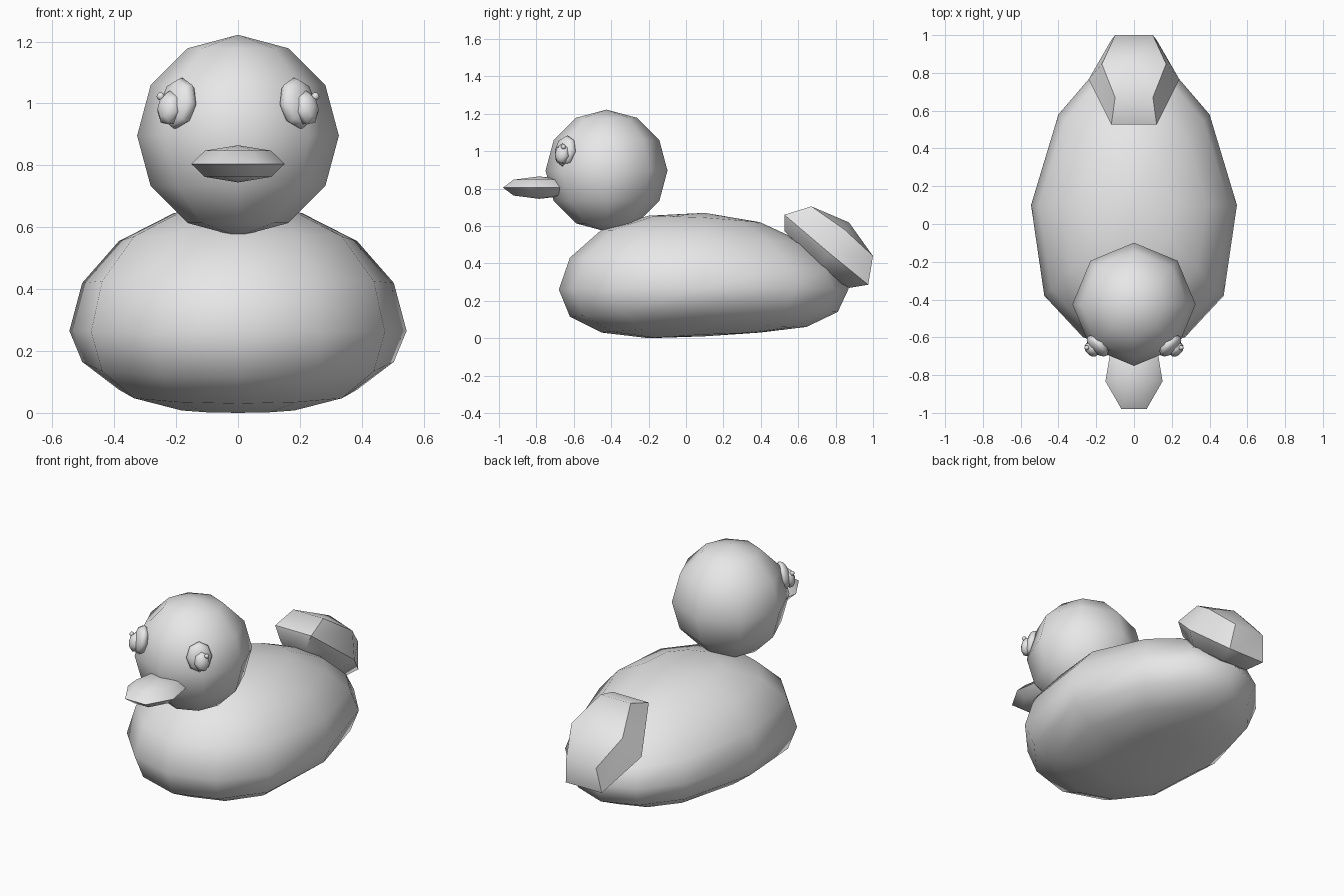
import bpy
import bmesh
from math import sin, cos, pi, radians
from mathutils import Vector, Matrix

cube = bpy.data.objects.get("Cube")
if cube:
    bpy.data.objects.remove(cube)

grey = bpy.data.materials.new("light grey")
grey.use_nodes = True
grey.diffuse_color = (0.8, 0.8, 0.8, 1)
grey.node_tree.nodes["Principled BSDF"].inputs["Base Color"].default_value = (0.8, 0.8, 0.8, 1)


def finish(name, bm, angle=60):
    """Turn a bmesh into a smooth-shaded object."""
    bmesh.ops.recalc_face_normals(bm, faces=bm.faces)
    mesh = bpy.data.meshes.new(name)
    bm.to_mesh(mesh)
    bm.free()
    mesh.materials.append(grey)
    obj = bpy.data.objects.new(name, mesh)
    bpy.context.collection.objects.link(obj)
    bpy.ops.object.select_all(action='DESELECT')
    obj.select_set(True)
    bpy.context.view_layer.objects.active = obj
    bpy.ops.object.shade_smooth_by_angle(angle=radians(angle))
    return obj


def ball(name, centre, size, segments, rings, turn=None, angle=60):
    """Ellipsoid with its poles along the local z axis."""
    bm = bmesh.new()
    bmesh.ops.create_uvsphere(bm, u_segments=segments, v_segments=rings, radius=1)
    matrix = Matrix.Translation(centre) @ (turn or Matrix()) @ Matrix.Diagonal((*size, 1))
    bmesh.ops.transform(bm, matrix=matrix, verts=bm.verts)
    return finish(name, bm, angle)


def loft(name, bottom, rings, top, angle=60):
    """Skin closed rings of points between two pole points."""
    bm = bmesh.new()
    loops = [[bm.verts.new(p) for p in ring] for ring in rings]
    low, high = bm.verts.new(bottom), bm.verts.new(top)
    n = len(loops[0])
    for i in range(n):
        j = (i + 1) % n
        bm.faces.new((low, loops[0][j], loops[0][i]))
        bm.faces.new((high, loops[-1][i], loops[-1][j]))
        for a, b in zip(loops, loops[1:]):
            bm.faces.new((a[i], a[j], b[j], b[i]))
    return finish(name, bm, angle)


# Body: boat-shaped plan, scaled per level, with heights for front, middle, rear
half = [(0, -0.78), (0.27, -0.70), (0.475, -0.48), (0.545, 0), (0.40, 0.48), (0.22, 0.69), (0, 0.77)]
plan = half + [(-x, y) for x, y in half[-2:0:-1]]
levels = [(0.383, 0.0, 0.02, 0.03), (0.707, 0.03, 0.075, 0.06), (0.924, 0.115, 0.165, 0.14),
          (1.0, 0.26, 0.265, 0.265), (0.924, 0.43, 0.42, 0.365), (0.707, 0.58, 0.555, 0.505),
          (0.383, 0.655, 0.645, 0.62)]
body_rings = []
for scale, front, middle, rear in levels:
    ring = []
    for x, y in plan:
        end = front if y < 0 else rear
        z = middle + (end - middle) * abs(y) / 0.78
        ring.append((x * scale, 0.1 + y * scale, z))
    body_rings.append(ring)
loft("body", (0, 0.1, 0.01), body_rings, (0, 0.1, 0.67))

# Head and bill
ball("head", (0, -0.425, 0.896), (0.326, 0.326, 0.326), 8, 6)
ball("bill", (0, -0.785, 0.805), (0.155, 0.215, 0.06), 7, 4)

# Tail: six-sided lump tilted down towards the rear
along, up, base = Vector((0, 0.84, -0.54)), Vector((0, 0.54, 0.84)), Vector((0, 0.75, 0.43))


def tail_point(x, d, n):
    return Vector((x, 0, 0)) + base + along * d + up * n


def tail_ring(corner, side, front, rear, mid):
    return [tail_point(*p) for p in ((-corner, *front), (corner, *front), (side, 0, mid),
                                     (corner, *rear), (-corner, *rear), (-side, 0, mid))]


loft("tail", tail_point(0, 0, -0.08),
     [tail_ring(0.085, 0.17, (-0.267, 0), (0.19, -0.07), -0.05),
      tail_ring(0.12, 0.24, (-0.313, 0.072), (0.267, 0), 0.03),
      tail_ring(0.10, 0.17, (-0.216, 0.188), (0.205, 0.143), 0.18)],
     tail_point(0, 0, 0.225), 50)

# Eyes: outward-facing lid, bulging pupil and a tiny bead on each side
for side, label in ((1, "left"), (-1, "right")):
    outward = Vector((side * 0.68, -0.70, 0.2)).to_track_quat('Z', 'Y').to_matrix().to_4x4()
    ball(label + "_eye", (side * 0.193, -0.645, 1.0), (0.072, 0.086, 0.038), 8, 6, outward)
    ball(label + "_pupil", (side * 0.222, -0.662, 0.985), (0.045, 0.058, 0.034), 7, 5, outward)
    ball(label + "_bead", (side * 0.25, -0.655, 1.023), (0.013, 0.013, 0.013), 8, 6)
